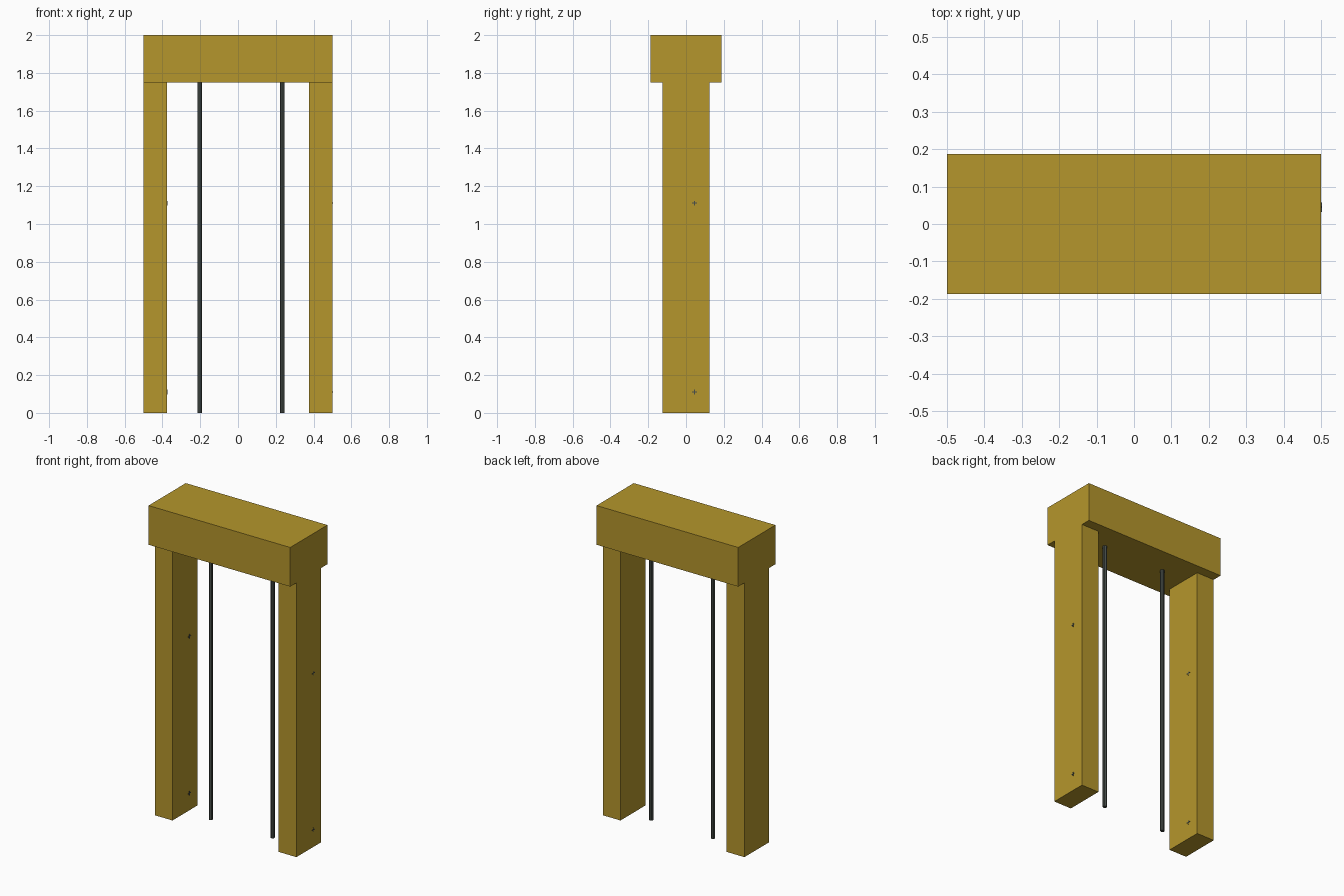
import bpy

cube = bpy.data.objects.get("Cube")
if cube:
    bpy.data.objects.remove(cube, do_unlink=True)


def make_material(name, rgb):
    mat = bpy.data.materials.new(name)
    mat.use_nodes = True
    mat.diffuse_color = (*rgb, 1)
    mat.node_tree.nodes["Principled BSDF"].inputs["Base Color"].default_value = (*rgb, 1)
    return mat


ochre = make_material("ochre", (0.46, 0.305, 0.025))
dark_steel = make_material("dark steel", (0.065, 0.078, 0.07))


def finish(name, mat):
    obj = bpy.context.object
    obj.name = obj.data.name = name
    obj.data.materials.append(mat)
    return obj


def box(name, centre, size, mat):
    bpy.ops.mesh.primitive_cube_add(size=1, location=centre)
    obj = finish(name, mat)
    obj.scale = size
    bpy.ops.object.transform_apply(location=False, rotation=False, scale=True)
    return obj


def rod(name, x, y, radius, height):
    bpy.ops.mesh.primitive_cylinder_add(vertices=8, radius=radius, depth=height,
                                        location=(x, y, height / 2))
    return finish(name, dark_steel)


LEG_HEIGHT = 1.75
LEG_WIDTH = 0.125

# Crossbeam resting on the two legs
box("crossbeam", (0, 0, 1.875), (1, 0.375, 0.25), ochre)

for side, sign in (("left", 1), ("right", -1)):
    leg_x = sign * (0.5 - LEG_WIDTH / 2)
    box(side + "_leg", (leg_x, 0, LEG_HEIGHT / 2), (LEG_WIDTH, 0.25, LEG_HEIGHT), ochre)

    # Tiny fixings on the faces of each leg
    for level, z in (("lower", 0.11), ("upper", 1.11)):
        face_x = leg_x + LEG_WIDTH / 2
        label = f"{side}_leg_{level}_fixing"
        box(label + "_bar", (face_x, 0.045, z), (0.004, 0.026, 0.005), dark_steel)
        box(label + "_pin", (face_x, 0.045, z), (0.003, 0.005, 0.026), dark_steel)

# Slender hanging rods
rod("left_rod", 0.234, 0.0155, 0.0125, LEG_HEIGHT)
rod("right_rod", -0.202, 0.0155, 0.0125, LEG_HEIGHT)
